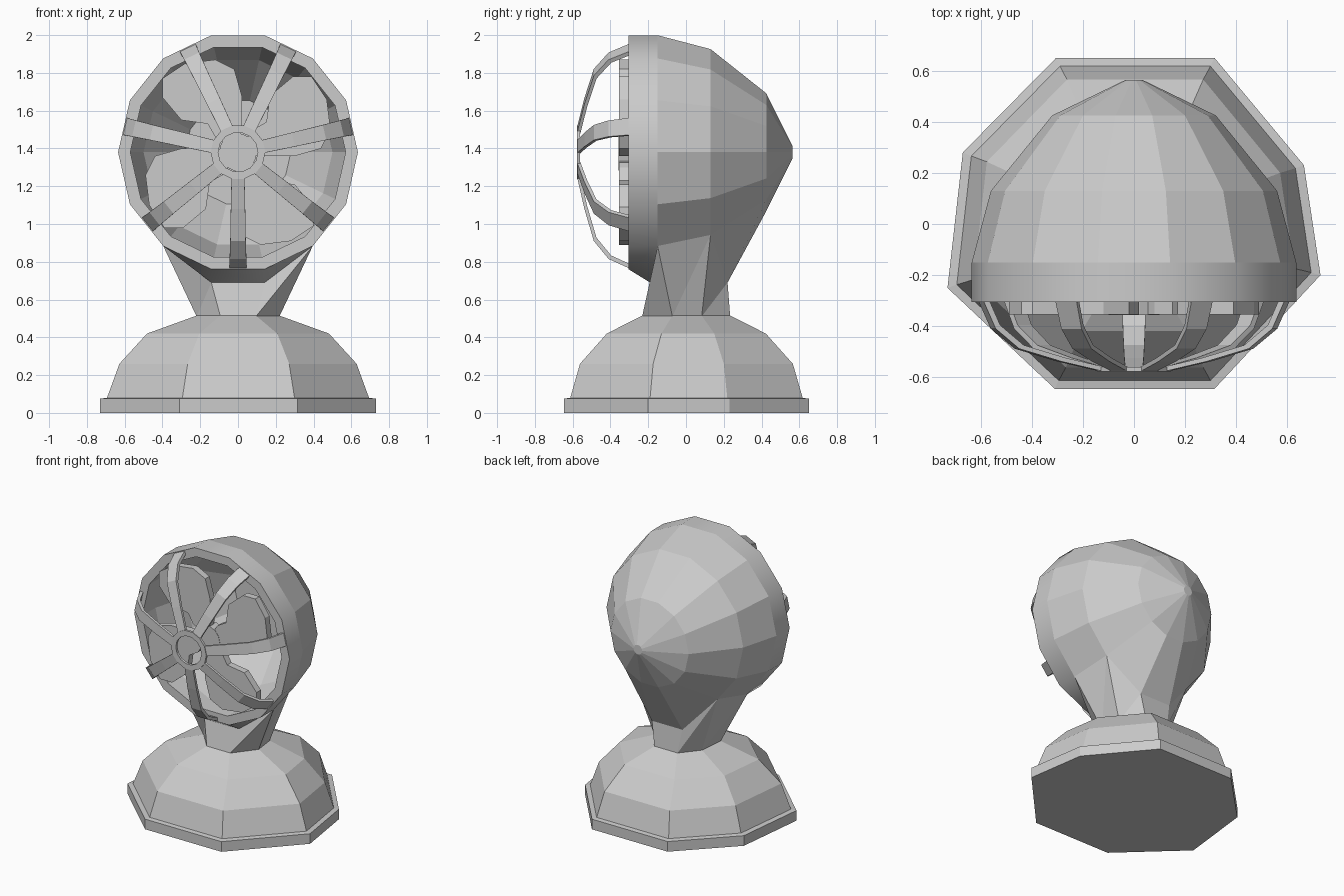
import bpy, bmesh
from math import pi, sin, cos
from mathutils import Matrix, Vector

cube = bpy.data.objects.get("Cube")
if cube:
    bpy.data.objects.remove(cube, do_unlink=True)

grey = bpy.data.materials.new("light_grey")
grey.use_nodes = True
colour = (0.6, 0.6, 0.6, 1)
grey.diffuse_color = colour
grey.node_tree.nodes["Principled BSDF"].inputs["Base Color"].default_value = colour

CENTRE = Vector((0, 0, 1.38))
SIDES = 14


def finish(bm, name):
    bmesh.ops.recalc_face_normals(bm, faces=bm.faces)
    mesh = bpy.data.meshes.new(name)
    bm.to_mesh(mesh)
    bm.free()
    mesh.materials.append(grey)
    obj = bpy.data.objects.new(name, mesh)
    bpy.context.collection.objects.link(obj)
    return obj


def bridge(bm, a, b, skip=()):
    """Quads between two closed loops of equal length."""
    n = len(a)
    return [bm.faces.new((a[i], a[(i + 1) % n], b[(i + 1) % n], b[i]))
            for i in range(n) if i not in skip]


def head_ring(bm, r, y, n=SIDES):
    """Loop round the fan axis, starting just left of the bottom."""
    step = 2 * pi / n
    angles = [-pi / 2 + (i - 0.5) * step for i in range(n)]
    return [bm.verts.new(CENTRE + Vector((r * cos(a), y, r * sin(a)))) for a in angles]


# Uneven octagon shared by the base plate, the dome and the neck
outline = [(-.31, -.645), (.315, -.645), (.73, -.2), (.665, .23),
           (.315, .65), (-.305, .65), (-.67, .28), (-.73, -.25)]


def octagon(bm, sx, sy, z):
    return [bm.verts.new((x * sx, y * sy, z)) for x, y in outline]


# Base: a stepped plate with a faceted dome on it
bm = bmesh.new()
levels = [(1, 1, 0), (1, 1, .075), (.95, .95, .08), (.86, .87, .26),
          (.66, .65, .42), (.3, .36, .515)]
rings = [octagon(bm, *level) for level in levels]
for a, b in zip(rings, rings[1:]):
    bridge(bm, a, b)
bm.faces.new(rings[0])
bm.faces.new(rings[-1])
finish(bm, "base")

# Head shell and neck, with the three lowest panels drawn down to the base
bm = bmesh.new()
outer = [head_ring(bm, r, y) for r, y in
         [(.635, -.305), (.635, -.15), (.56, .13), (.32, .425), (.035, .563)]]
inner = [head_ring(bm, r, y) for r, y in
         [(.57, -.305), (.57, -.15), (.5, .11), (.28, .37)]]
bottom = {0, 1, SIDES - 1}
for i, (a, b) in enumerate(zip(outer, outer[1:])):
    panels = bridge(bm, a, b, bottom if i == 1 else ())
    if i == 0:
        for face in panels:
            face.smooth = True
for a, b in zip(inner, inner[1:]):
    bridge(bm, a, b)
bridge(bm, outer[0], inner[0])
bm.faces.new(outer[-1])
bm.faces.new(inner[-1])
front, back = outer[1], outer[2]
for v in front[:2]:
    v.co.y, v.co.z = -.19, .69
for v in back[:2]:
    v.co.y, v.co.z = .22, .69
top = [front[0], front[1], front[2], back[2], back[1], back[0], back[-1], front[-1]]
foot = octagon(bm, .3, .36, .51)
for i in range(8):
    j = (i + 1) % 8
    bm.faces.new((foot[i], foot[j], top[j]))
    bm.faces.new((foot[i], top[j], top[i]))
finish(bm, "head_and_neck")

# Four rounded blades and their hub
blade = [(0, 0), (-.12, .08), (-.16, .15), (-.3, .17), (-.4, .29), (-.4, .39),
         (-.28, .47), (-.12, .49), (-.02, .44), (.02, .3), (.02, .12)]
for k, place in enumerate(("upper_left", "lower_left", "lower_right", "upper_right")):
    bm = bmesh.new()
    turn = Matrix.Rotation(-k * pi / 2, 3, 'Y')
    loops = [[bm.verts.new(CENTRE + turn @ Vector((x, y, z))) for x, z in blade]
             for y in (-.355, -.305)]
    bridge(bm, *loops)
    for loop in loops:
        bm.faces.new(loop)
    finish(bm, "blade_" + place)

bm = bmesh.new()
loops = [head_ring(bm, .1, y) for y in (-.357, -.28)]
bridge(bm, *loops)
for loop in loops:
    bm.faces.new(loop)
finish(bm, "hub")

# Guard ring in front of the hub
bm = bmesh.new()
loops = [head_ring(bm, r, y) for r, y in
         [(.145, -.578), (.105, -.578), (.105, -.56), (.145, -.56)]]
for i in range(4):
    bridge(bm, loops[i], loops[(i + 1) % 4])
finish(bm, "guard_ring")

# Seven bent guard ribs: radius, depth, half width
path = [(.125, -.578, .034), (.3, -.538, .038), (.47, -.488, .041),
        (.565, -.41, .044), (.615, -.3, .046)]
bm = bmesh.new()
for k in range(7):
    turn = Matrix.Rotation(k * 2 * pi / 7, 3, 'Y')
    sections = []
    for r, y, w in path:
        corners = [(-w, y, -r), (w, y, -r),
                   (w, y + .014, -r + .018), (-w, y + .014, -r + .018)]
        sections.append([bm.verts.new(CENTRE + turn @ Vector(c)) for c in corners])
    for a, b in zip(sections, sections[1:]):
        bridge(bm, a, b)
    bm.faces.new(sections[0])
    bm.faces.new(sections[-1])
finish(bm, "guard_ribs")
